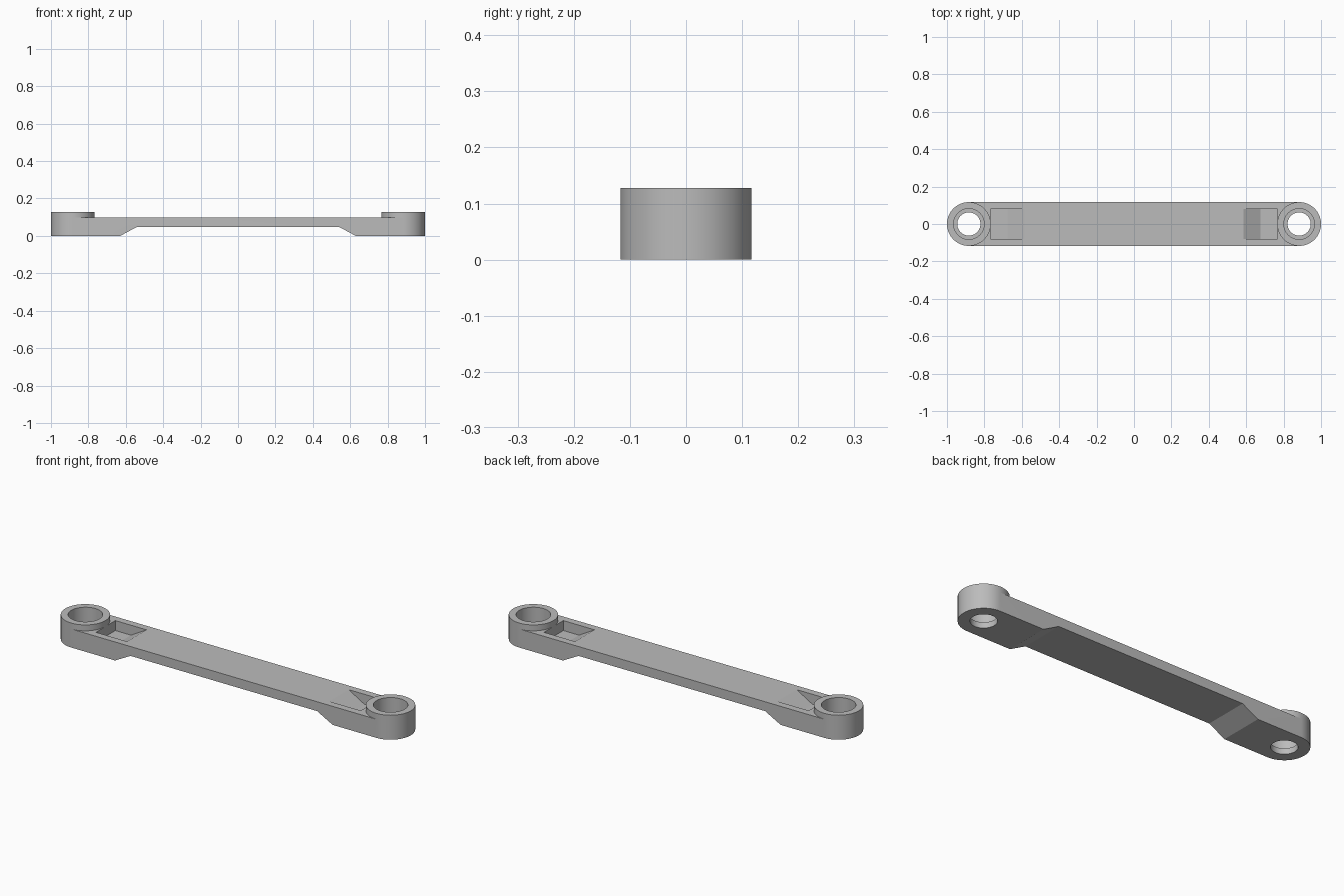
import bpy, bmesh
from math import pi, sin, cos, radians

cube = bpy.data.objects.get("Cube")
if cube:
    bpy.data.objects.remove(cube, do_unlink=True)

END_X, RADIUS = 0.883, 0.117      # boss centre and outer radius
BOSS_TOP, BEAM_TOP = 0.128, 0.097
STEPS = 32                        # segments per half circle

metal = bpy.data.materials.new("grey metal")
metal.use_nodes = True
colour = (0.5, 0.5, 0.5, 1)
metal.diffuse_color = colour
metal.node_tree.nodes["Principled BSDF"].inputs["Base Color"].default_value = colour


def arc(cx, r, start, end, steps=STEPS):
    """Points on a circle centred on the x axis."""
    angles = [start + (end - start) * i / steps for i in range(steps + 1)]
    return [(cx + r * cos(a), r * sin(a)) for a in angles]


def prism(name, outline, low, high, along="z"):
    """Extrude a flat outline along z (outline in xy) or y (outline in xz)."""
    bm = bmesh.new()
    place = (lambda p: (p[0], p[1], low)) if along == "z" else (lambda p: (p[0], low, p[1]))
    face = bm.faces.new([bm.verts.new(place(p)) for p in outline])
    new = bmesh.ops.extrude_face_region(bm, geom=[face])["geom"]
    shift = (0, 0, high - low) if along == "z" else (0, high - low, 0)
    bmesh.ops.translate(bm, vec=shift, verts=[v for v in new if isinstance(v, bmesh.types.BMVert)])
    bmesh.ops.recalc_face_normals(bm, faces=bm.faces)
    mesh = bpy.data.meshes.new(name)
    bm.to_mesh(mesh)
    bm.free()
    mesh.materials.append(metal)
    obj = bpy.data.objects.new(name, mesh)
    bpy.context.collection.objects.link(obj)
    return obj


# Round-ended blank, as tall as the bosses
arm = prism("link_arm", arc(END_X, RADIUS, -pi / 2, pi / 2)
            + arc(-END_X, RADIUS, pi / 2, 3 * pi / 2), 0, BOSS_TOP)

# Space above the beam, curved around both bosses
channel = ([(-END_X, -0.2), (END_X, -0.2)]
           + arc(END_X, RADIUS, 3 * pi / 2, pi / 2)
           + [(END_X, 0.2), (-END_X, 0.2)]
           + arc(-END_X, RADIUS, pi / 2, -pi / 2))
cutters = [prism("channel_cutter", channel, BEAM_TOP, 0.3)]

# Raised underside with sloping ends
under = [(-0.667, -0.02), (-0.54, 0.048), (0.54, 0.048), (0.667, -0.02)]
cutters.append(prism("underside_cutter", under, -0.3, 0.3, "y"))

for side in (-1, 1):
    # Ramped pocket beside each boss
    pocket = [(0.533, 0.127), (0.675, 0.045), (0.766, 0.045), (0.766, 0.127)]
    cutters.append(prism("pocket_cutter", [(side * x, z) for x, z in pocket], -0.08, 0.08, "y"))
    # Through hole and wider bore above it
    for name, r, low in (("hole_cutter", 0.062, -0.1), ("bore_cutter", 0.082, 0.03)):
        circle = arc(side * END_X, r, 0, 2 * pi, 2 * STEPS)[:-1]
        cutters.append(prism(name, circle, low, 0.3))

bpy.ops.object.select_all(action="DESELECT")
bpy.context.view_layer.objects.active = arm
arm.select_set(True)
for cutter in cutters:
    mod = arm.modifiers.new(cutter.name, "BOOLEAN")
    mod.operation, mod.solver, mod.object = "DIFFERENCE", "EXACT", cutter
    bpy.ops.object.modifier_apply(modifier=mod.name)
    bpy.data.objects.remove(cutter, do_unlink=True)

bpy.ops.object.shade_smooth_by_angle(angle=radians(25))
